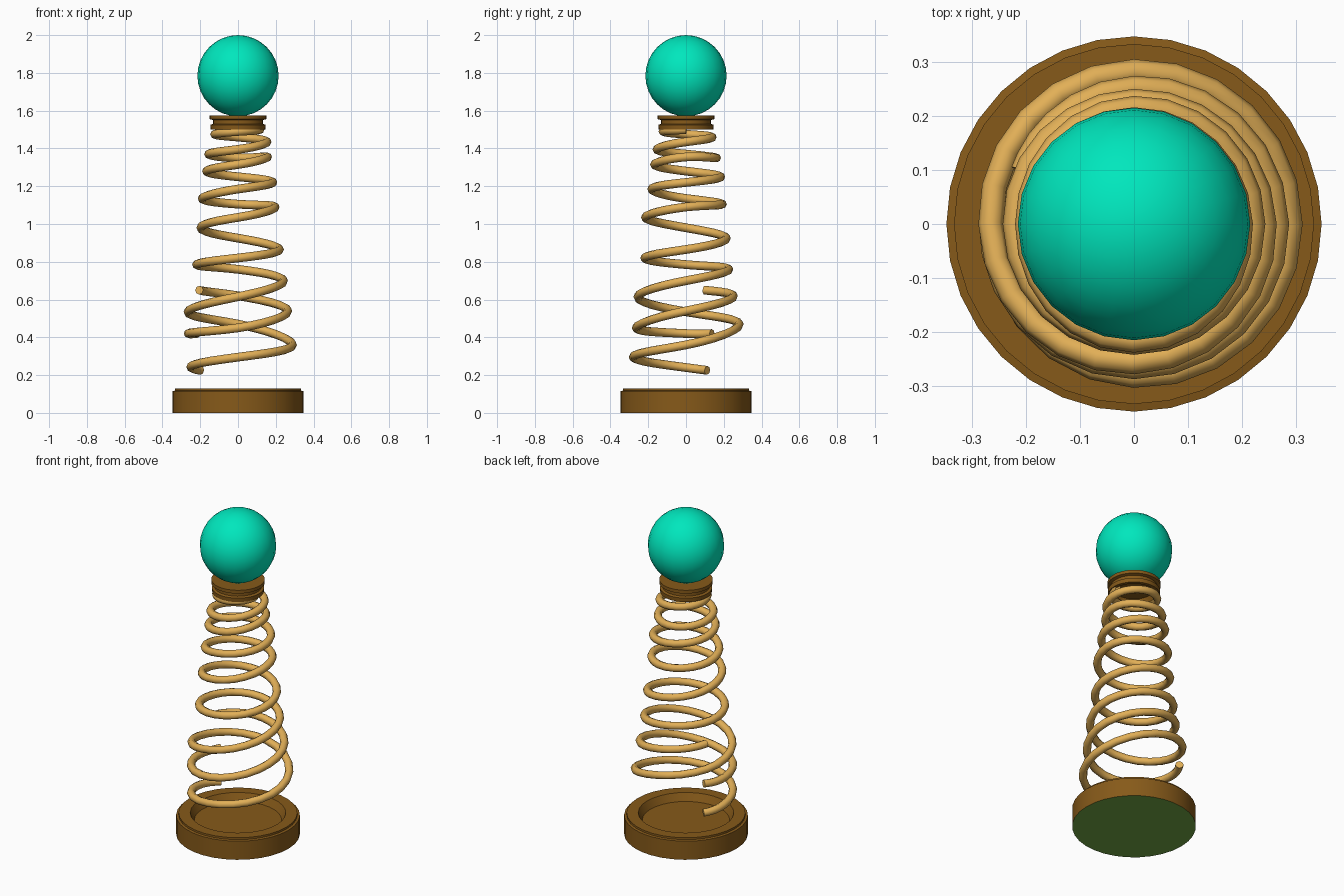
import bpy, bmesh, math
from mathutils import Vector

if "Cube" in bpy.data.objects:
    bpy.data.objects.remove(bpy.data.objects["Cube"])


def material(name, rgb):
    m = bpy.data.materials.new(name)
    m.diffuse_color = (*rgb, 1)
    m.use_nodes = True
    m.node_tree.nodes["Principled BSDF"].inputs["Base Color"].default_value = m.diffuse_color
    return m


BROWN = material("dark wood brown", (0.24, 0.102, 0.01))
TAN = material("golden tan", (0.76, 0.43, 0.095))
TEAL = material("bright teal", (0.0, 0.80, 0.51))
GREEN = material("felt green", (0.17, 0.40, 0.06))


def finish(name, bm, mats, angle=35):
    bmesh.ops.recalc_face_normals(bm, faces=bm.faces)
    me = bpy.data.meshes.new(name)
    bm.to_mesh(me)
    bm.free()
    ob = bpy.data.objects.new(name, me)
    bpy.context.collection.objects.link(ob)
    for m in mats:
        me.materials.append(m)
    bpy.ops.object.select_all(action='DESELECT')
    ob.select_set(True)
    bpy.context.view_layer.objects.active = ob
    bpy.ops.object.shade_smooth_by_angle(angle=math.radians(angle))
    return ob


def lathe(profile, n=32):
    """Spin an (r, z) profile round z; the ends are closed with flat caps."""
    bm = bmesh.new()
    rings = [[bm.verts.new((r * math.cos(2 * math.pi * i / n),
                            r * math.sin(2 * math.pi * i / n), z))
              for i in range(n)] for r, z in profile]
    for a, b in zip(rings, rings[1:]):
        for i in range(n):
            j = (i + 1) % n
            bm.faces.new((a[i], a[j], b[j], b[i]))
    bm.faces.new(rings[0])
    bm.faces.new(rings[-1])
    return bm


def coil(name, start, knots, end=None, tube=0.023, sides=8, steps=6):
    """Tube through (outer radius, z) knots, one per quarter turn from -x;
    start and end = (quarter turns, radius, z) of the loose tips."""
    ks = [start] + [(i, r, z) for i, (r, z) in enumerate(knots)]
    if end:
        ks.append(end)
    path = []
    for i in range(len(ks) - 1):
        p = [Vector(ks[max(0, min(len(ks) - 1, i + d))]) for d in (-1, 0, 1, 2)]
        for s in range(steps):
            t = s / steps
            path.append(0.5 * (2 * p[1] + (p[2] - p[0]) * t
                               + (2 * p[0] - 5 * p[1] + 4 * p[2] - p[3]) * t * t
                               + (3 * p[1] - p[0] - 3 * p[2] + p[3]) * t ** 3))
    path.append(ks[-1])
    pts = []
    for k, r, z in path:
        a = math.pi + k * math.pi / 2
        pts.append(Vector(((r - tube) * math.cos(a), (r - tube) * math.sin(a), z)))
    bm = bmesh.new()
    rings = []
    for i, p in enumerate(pts):
        tan = (pts[min(i + 1, len(pts) - 1)] - pts[max(i - 1, 0)]).normalized()
        side = tan.cross(Vector((0, 0, 1))).normalized()
        up = side.cross(tan)
        rings.append([bm.verts.new(p + tube * (side * math.cos(2 * math.pi * j / sides)
                                               + up * math.sin(2 * math.pi * j / sides)))
                      for j in range(sides)])
    for a, b in zip(rings, rings[1:]):
        for j in range(sides):
            m = (j + 1) % sides
            bm.faces.new((a[j], a[m], b[m], b[j]))
    bm.faces.new(rings[0])
    bm.faces.new(rings[-1])
    return finish(name, bm, [TAN], 50)


# Round base with a dished top and felt underside
bm = lathe([(0.347, 0), (0.347, 0.115), (0.333, 0.118), (0.333, 0.13),
            (0.268, 0.13), (0.245, 0.085)])
base = finish("base", bm, [BROWN, GREEN])
for f in base.data.polygons:
    if f.normal.z < -0.9 and f.center.z < 0.01:
        f.material_index = 1

# Main spring, tapering from the base up to the cap
coil("main_spring", (-0.33, 0.25, 0.225), [
    (.272, .24), (.303, .295), (.312, .36), (.305, .47),
    (.288, .535), (.278, .615), (.264, .70), (.250, .76),
    (.243, .785), (.242, .82), (.243, .865), (.237, .925),
    (.220, .98), (.238, 1.035), (.220, 1.09), (.216, 1.105),
    (.213, 1.135), (.205, 1.185), (.208, 1.22), (.207, 1.25),
    (.190, 1.28), (.190, 1.315), (.180, 1.355), (.185, 1.35),
    (.179, 1.37), (.177, 1.395), (.177, 1.435), (.162, 1.46),
    (.147, 1.475), (.145, 1.49), (.140, 1.50)])

# Loose single turn near the bottom
coil("loose_spring_turn", (-0.36, 0.28, 0.42),
     [(.287, .42), (.287, .45), (.287, .54), (.274, .62)],
     end=(3.72, 0.25, 0.65))

# Grooved cap, hollow underneath
bm = lathe([(0.11, 1.535), (0.125, 1.50), (0.145, 1.50), (0.147, 1.525),
            (0.132, 1.53), (0.132, 1.55), (0.15, 1.555), (0.15, 1.575)])
finish("cap", bm, [BROWN])

# Ball
bm = bmesh.new()
bmesh.ops.create_uvsphere(bm, u_segments=24, v_segments=16, radius=0.215)
bmesh.ops.translate(bm, verts=bm.verts, vec=(0, 0, 1.785))
finish("ball", bm, [TEAL], 40)
